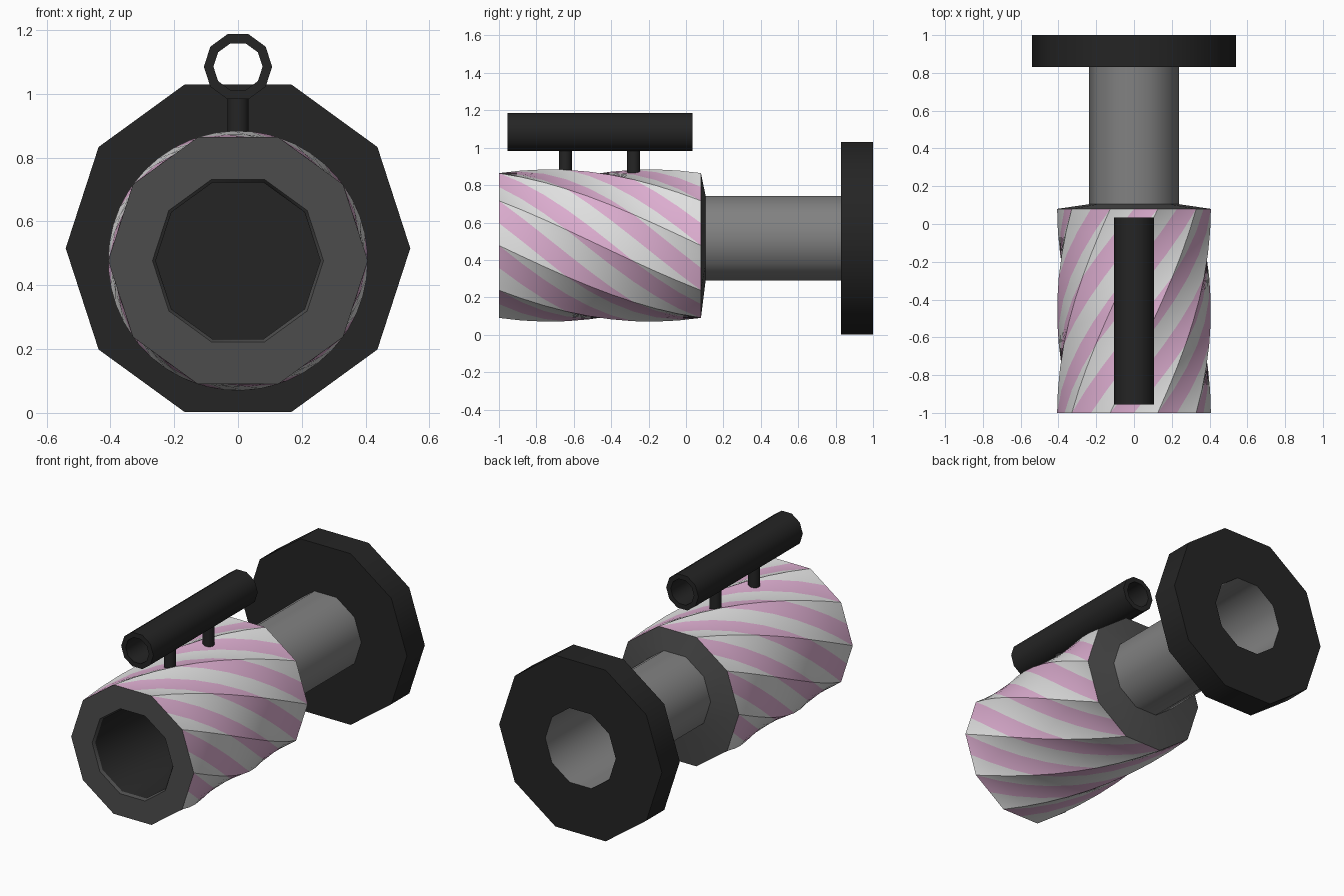
import bpy
import bmesh
from math import cos, sin, pi, radians
from mathutils import Vector

cube = bpy.data.objects.get("Cube")
if cube:
    bpy.data.objects.remove(cube, do_unlink=True)


def material(name, rgb):
    mat = bpy.data.materials.new(name)
    mat.use_nodes = True
    mat.diffuse_color = (*rgb, 1)
    mat.node_tree.nodes["Principled BSDF"].inputs["Base Color"].default_value = (*rgb, 1)
    return mat


BLACK = material("black", (0.018, 0.018, 0.018))
DARK = material("dark_grey", (0.073, 0.073, 0.073))
GREY = material("mid_grey", (0.22, 0.22, 0.22))
WHITE = material("white", (0.74, 0.74, 0.74))
PINK = material("pink", (0.72, 0.42, 0.63))

SIDES = 10
BODY_Z, TUBE_Z, SCOPE_Z = 0.477, 0.516, 1.085
BODY_R, TUBE_R = 0.407, 0.237
FRONT, BODY_END = -1.0, 0.08


def finish(name, bm, mats, angle):
    bmesh.ops.remove_doubles(bm, verts=bm.verts, dist=1e-5)
    mesh = bpy.data.meshes.new(name)
    bm.to_mesh(mesh)
    bm.free()
    for m in mats:
        mesh.materials.append(m)
    obj = bpy.data.objects.new(name, mesh)
    bpy.context.collection.objects.link(obj)
    bpy.ops.object.select_all(action="DESELECT")
    obj.select_set(True)
    bpy.context.view_layer.objects.active = obj
    bpy.ops.object.shade_smooth_by_angle(angle=radians(angle))
    return obj


def lathe(name, profile, mats, slots=None):
    """Sweep (y, radius, centre z) points around the y axis."""
    bm = bmesh.new()
    rings = []
    for y, r, zc in profile:
        rings.append([bm.verts.new((r * cos(2 * pi * i / SIDES), y,
                                    zc + r * sin(2 * pi * i / SIDES)))
                      for i in range(SIDES)])
    for k in range(len(rings) - 1):
        a, b = rings[k], rings[k + 1]
        for i in range(SIDES):
            j = (i + 1) % SIDES
            face = bm.faces.new((a[i], b[i], b[j], a[j]))
            face.material_index = slots[k] if slots else 0
    return finish(name, bm, mats, 40)


# Twisted striped body: stripes follow the diagonals of the grid
def striped_body():
    per_side, rows, twist = 6, 9, radians(72)
    cols = SIDES * per_side
    bm = bmesh.new()
    grid = []
    for j in range(rows + 1):
        f = j / rows
        row = []
        for i in range(cols):
            side, part = divmod(i, per_side)
            ends = [-2 * pi * (side + s) / SIDES - twist * f for s in (0, 1)]
            a, b = [Vector((cos(t), 0, sin(t))) * BODY_R for t in ends]
            p = a.lerp(b, part / per_side)
            row.append(bm.verts.new((p.x, FRONT + (BODY_END - FRONT) * f, BODY_Z + p.z)))
        grid.append(row)
    for j in range(rows):
        for i in range(cols):
            n = (i + 1) % cols
            corner, far = grid[j][i], grid[j + 1][n]
            low = bm.faces.new((corner, grid[j][n], far))
            high = bm.faces.new((corner, far, grid[j + 1][i]))
            low.material_index = (i - j) // 3 % 2
            high.material_index = (i - j - 1) // 3 % 2
    finish("striped_body", bm, [PINK, WHITE], 25)


striped_body()

# Front ring with chamfered lip and dark closed bore
lathe("front_ring_and_bore",
      [(0, 0, BODY_Z), (0, 0.258, BODY_Z), (-0.985, 0.258, BODY_Z),
       (FRONT, 0.268, BODY_Z), (FRONT, BODY_R, BODY_Z)],
      [DARK, BLACK], [1, 1, 0, 0])

# Shoulder between body and rear tube
lathe("rear_shoulder",
      [(BODY_END, BODY_R, BODY_Z), (0.105, TUBE_R, TUBE_Z)], [DARK])

# Rear tube
lathe("rear_tube", [(0.105, TUBE_R, TUBE_Z), (0.83, TUBE_R, TUBE_Z)], [GREY])

# End flange with the hollow of the tube behind it
lathe("end_flange",
      [(0.83, TUBE_R, TUBE_Z), (0.83, 0.54, TUBE_Z), (1, 0.54, TUBE_Z),
       (1, 0.234, TUBE_Z)], [BLACK])
lathe("rear_bore",
      [(1, 0.234, TUBE_Z), (0.11, 0.234, TUBE_Z), (0.11, 0, TUBE_Z)], [GREY])

# Hollow sighting tube
lathe("sight_tube",
      [(y, r, SCOPE_Z) for y, r in
       ((-0.955, 0.077), (-0.955, 0.107), (0.035, 0.107), (0.035, 0.077), (-0.955, 0.077))],
      [BLACK])

# Posts holding the sighting tube
for name, y in (("front_post", -0.645), ("rear_post", -0.28)):
    bm = bmesh.new()
    bmesh.ops.create_cone(bm, cap_ends=True, segments=SIDES, radius1=0.035,
                          radius2=0.035, depth=0.14)
    bmesh.ops.translate(bm, verts=bm.verts, vec=(0, y, 0.925))
    finish(name, bm, [BLACK], 40)
